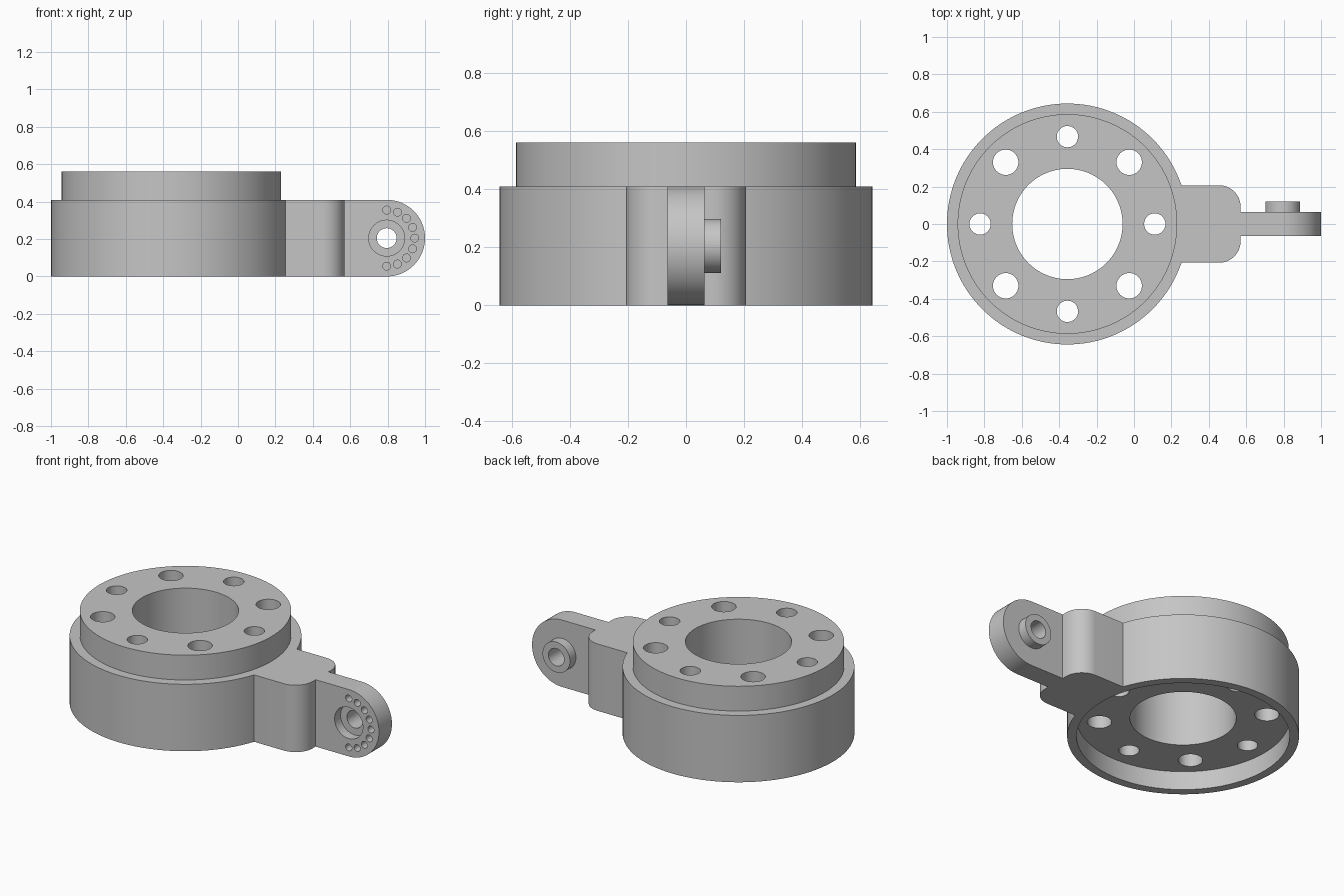
import bpy, bmesh
from math import sin, cos, pi, radians
from mathutils import Vector

cube = bpy.data.objects.get("Cube")
if cube:
    bpy.data.objects.remove(cube, do_unlink=True)

grey = bpy.data.materials.new("plain grey")
grey.use_nodes = True
colour = (0.56, 0.56, 0.56, 1)
grey.diffuse_color = colour
grey.node_tree.nodes["Principled BSDF"].inputs["Base Color"].default_value = colour

RING_X = -0.356           # ring axis
PIVOT = (0.795, 0.205)    # lug pivot in x, z
FLANGE = 0.41             # height of flange, arm and lug


def arc(cx, cy, r, start, end, steps):
    return [(cx + r * cos(radians(start + (end - start) * i / steps)),
             cy + r * sin(radians(start + (end - start) * i / steps)))
            for i in range(steps + 1)]


def prism(name, outline, lo, hi, axis="z"):
    """Extrude a 2D outline along z (outline in x, y) or y (outline in x, z)."""
    bm = bmesh.new()
    place = (lambda u, v: (u, v, lo)) if axis == "z" else (lambda u, v: (u, lo, v))
    face = bm.faces.new([bm.verts.new(place(u, v)) for u, v in outline])
    moved = bmesh.ops.extrude_face_region(bm, geom=[face])["geom"]
    step = Vector((0, 0, hi - lo)) if axis == "z" else Vector((0, hi - lo, 0))
    bmesh.ops.translate(bm, vec=step,
                        verts=[g for g in moved if isinstance(g, bmesh.types.BMVert)])
    bmesh.ops.recalc_face_normals(bm, faces=bm.faces)
    mesh = bpy.data.meshes.new(name)
    bm.to_mesh(mesh)
    bm.free()
    mesh.materials.append(grey)
    obj = bpy.data.objects.new(name, mesh)
    bpy.context.collection.objects.link(obj)
    return obj


def disc(name, cx, cy, r, lo, hi, axis="z", sides=48):
    return prism(name, arc(cx, cy, r, 0, 360, sides)[:-1], lo, hi, axis)


def combine(target, tool, operation):
    mod = target.modifiers.new(operation, "BOOLEAN")
    mod.operation = operation
    mod.solver = "EXACT"
    mod.object = tool
    bpy.context.view_layer.objects.active = target
    bpy.ops.object.modifier_apply(modifier=mod.name)
    bpy.data.objects.remove(tool, do_unlink=True)


# Stepped ring
body = disc("flange_mount", RING_X, 0, 0.644, 0, FLANGE, sides=128)
combine(body, disc("raised_ring", RING_X, 0, 0.587, 0.3, 0.562, sides=128), "UNION")

# Arm block with rounded outer corners
block = ([(0.245, -0.207)] + arc(0.455, -0.092, 0.115, -90, 0, 12)
         + arc(0.455, 0.092, 0.115, 0, 90, 12) + [(0.245, 0.207)])
combine(body, prism("arm_block", block, 0, FLANGE), "UNION")

# Lug plate with round end, and boss on its back
lug = [(0.5, 0)] + arc(*PIVOT, 0.205, -90, 90, 40) + [(0.5, FLANGE)]
combine(body, prism("lug", lug, -0.063, 0.063, "y"), "UNION")
combine(body, disc("boss", *PIVOT, 0.093, 0.03, 0.121, "y"), "UNION")

# Underside recess and centre bore
combine(body, disc("recess", RING_X, 0, 0.592, -0.1, 0.115, sides=128), "DIFFERENCE")
combine(body, disc("bore", RING_X, 0, 0.295, -0.1, 0.7, sides=96), "DIFFERENCE")

# Bolt circle with alternating hole sizes
for i in range(8):
    a = i * pi / 4
    combine(body, disc("bolt_hole", RING_X + 0.467 * cos(a), 0.467 * sin(a),
                       0.068 if i % 2 else 0.057, -0.1, 0.7, sides=40), "DIFFERENCE")

# Pivot hole, counterbore and blind index holes
combine(body, disc("pivot_hole", *PIVOT, 0.053, -0.2, 0.2, "y"), "DIFFERENCE")
combine(body, disc("counterbore", *PIVOT, 0.096, -0.2, -0.005, "y"), "DIFFERENCE")
for u, v in arc(*PIVOT, 0.15, -90, 90, 8):
    combine(body, disc("index_hole", u, v, 0.021, -0.2, -0.01, "y", 24), "DIFFERENCE")

bpy.ops.object.select_all(action="DESELECT")
body.select_set(True)
bpy.context.view_layer.objects.active = body
bpy.ops.object.shade_smooth_by_angle(angle=radians(30))
